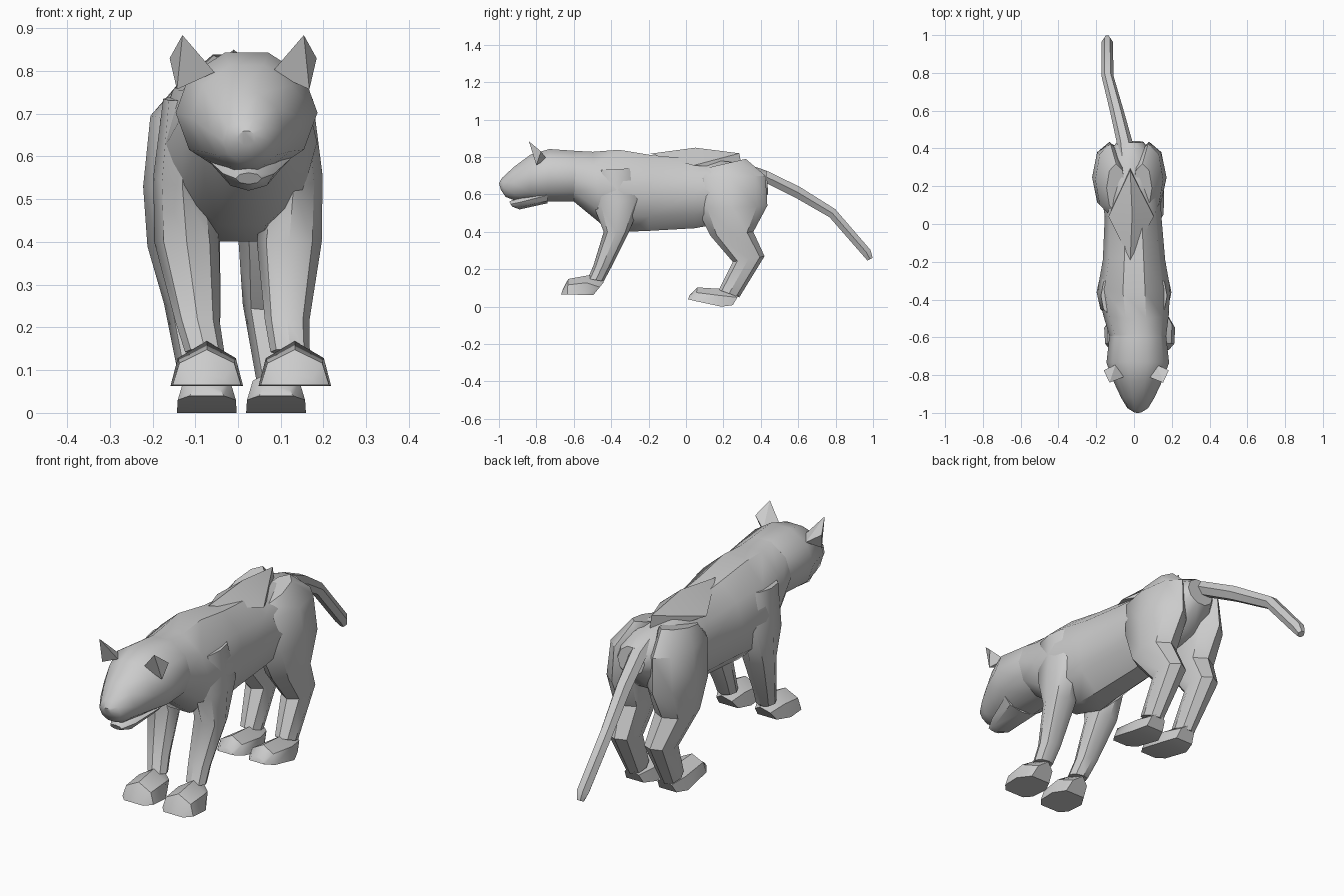
import bpy, bmesh, math
from mathutils import Vector


def finish(bm, name, angle=40):
    bmesh.ops.recalc_face_normals(bm, faces=bm.faces)
    me = bpy.data.meshes.new(name)
    bm.to_mesh(me)
    bm.free()
    ob = bpy.data.objects.new(name, me)
    bpy.context.collection.objects.link(ob)
    bpy.ops.object.select_all(action='DESELECT')
    ob.select_set(True)
    bpy.context.view_layer.objects.active = ob
    bpy.ops.object.shade_smooth_by_angle(angle=math.radians(angle))
    return ob


def ngon(n):
    return [(math.cos(2 * math.pi * i / n), 0.5 + 0.5 * math.sin(2 * math.pi * i / n)) for i in range(n)]


PAW = [(-1, 0), (1, 0), (0.8, 0.62), (0, 1), (-0.8, 0.62)]


def loft(name, sections, profile):
    """Each section: centre x, half width, then the two (y, z) ends of its side-view line."""
    bm = bmesh.new()
    rings = []
    for xc, hw, y1, z1, y2, z2 in sections:
        rings.append([bm.verts.new((xc + hw * u, y1 + (y2 - y1) * v, z1 + (z2 - z1) * v))
                      for u, v in profile])
    n = len(profile)
    for a, b in zip(rings, rings[1:]):
        for i in range(n):
            j = (i + 1) % n
            bm.faces.new((a[i], a[j], b[j], b[i]))
    bm.faces.new(rings[0])
    bm.faces.new(rings[-1])
    return finish(bm, name)


def pair(name, sections, profile):
    """Left and right copies; each section starts with mid x and side offset."""
    for s, side in ((-1, "left"), (1, "right")):
        loft(f"{name}_{side}", [(m + s * o, *rest) for m, o, *rest in sections], profile)


def hull(name, points):
    bm = bmesh.new()
    for p in points:
        bm.verts.new(Vector(p))
    bmesh.ops.convex_hull(bm, input=bm.verts)
    return finish(bm, name, 20)


# Torso
loft("torso", [
    (0.02, 0.15, -0.60, 0.555, -0.59, 0.84),
    (0.01, 0.175, -0.45, 0.43, -0.50, 0.838),
    (0.0, 0.19, -0.30, 0.39, -0.36, 0.85),
    (0.0, 0.165, -0.20, 0.395, -0.18, 0.82),
    (-0.005, 0.15, 0.05, 0.41, 0.03, 0.80),
    (-0.02, 0.16, 0.20, 0.44, 0.22, 0.785),
    (-0.02, 0.14, 0.34, 0.50, 0.34, 0.765),
    (-0.02, 0.07, 0.44, 0.60, 0.43, 0.73)], ngon(10))

# Raised back ridge over the hips
hull("back_ridge", [(-0.02, -0.19, 0.818), (0.105, 0.04, 0.755), (-0.135, 0.04, 0.755),
                    (-0.01, 0.05, 0.85), (-0.02, 0.285, 0.82), (-0.02, 0.30, 0.74)])

# Head and lower jaw
loft("head", [
    (0.02, 0.15, -0.59, 0.555, -0.59, 0.84),
    (0.02, 0.166, -0.74, 0.555, -0.73, 0.85),
    (0.02, 0.128, -0.84, 0.558, -0.83, 0.82),
    (0.02, 0.088, -0.92, 0.565, -0.92, 0.752),
    (0.02, 0.055, -0.965, 0.585, -0.985, 0.69),
    (0.02, 0.022, -0.99, 0.625, -1.0, 0.66)], ngon(10))
loft("jaw", [
    (0.025, 0.10, -0.74, 0.553, -0.74, 0.64),
    (0.025, 0.06, -0.89, 0.52, -0.87, 0.60),
    (0.025, 0.03, -0.93, 0.535, -0.945, 0.562)], ngon(8))

# Ears
for s, side in ((-1, "left"), (1, "right")):
    hull(f"ear_{side}", [(0.012 + s * x, y, z) for x, y, z in (
        (0.067, -0.81, 0.797), (0.155, -0.80, 0.757), (0.11, -0.745, 0.79),
        (0.172, -0.775, 0.83), (0.142, -0.84, 0.884))])

# Front legs and paws
pair("front_leg", [
    (0.0, 0.13, 0.045, -0.48, 0.73, -0.28, 0.74),
    (0.0, 0.13, 0.068, -0.49, 0.53, -0.23, 0.58),
    (0.0, 0.12, 0.076, -0.44, 0.40, -0.305, 0.40),
    (0.01, 0.105, 0.052, -0.495, 0.22, -0.40, 0.21),
    (0.022, 0.10, 0.046, -0.525, 0.15, -0.44, 0.135)], ngon(8))
pair("front_paw", [
    (0.03, 0.103, 0.05, -0.668, 0.065, -0.66, 0.09),
    (0.03, 0.103, 0.08, -0.635, 0.065, -0.63, 0.148),
    (0.03, 0.103, 0.085, -0.55, 0.063, -0.52, 0.168),
    (0.026, 0.10, 0.05, -0.495, 0.063, -0.44, 0.13)], PAW)

# Hind legs and feet
pair("hind_leg", [
    (-0.025, 0.07, 0.05, 0.06, 0.73, 0.32, 0.79),
    (-0.025, 0.10, 0.08, 0.045, 0.69, 0.425, 0.70),
    (-0.025, 0.105, 0.092, 0.06, 0.52, 0.435, 0.54),
    (-0.02, 0.107, 0.085, 0.13, 0.38, 0.36, 0.40),
    (-0.015, 0.092, 0.066, 0.25, 0.24, 0.42, 0.27),
    (0.0, 0.09, 0.046, 0.175, 0.09, 0.285, 0.05)], ngon(8))
pair("hind_foot", [
    (0.008, 0.081, 0.04, 0.01, 0.04, 0.02, 0.062),
    (0.008, 0.081, 0.068, 0.05, 0.03, 0.06, 0.103),
    (0.008, 0.081, 0.07, 0.19, 0.0, 0.19, 0.095),
    (0.004, 0.085, 0.045, 0.25, 0.008, 0.29, 0.075)], PAW)

# Tail
loft("tail", [
    (-0.04, 0.045, 0.34, 0.69, 0.36, 0.755),
    (-0.05, 0.042, 0.43, 0.655, 0.44, 0.728),
    (-0.09, 0.037, 0.58, 0.58, 0.61, 0.645),
    (-0.14, 0.032, 0.765, 0.475, 0.80, 0.525),
    (-0.142, 0.03, 0.94, 0.275, 0.99, 0.305),
    (-0.142, 0.016, 0.968, 0.245, 1.0, 0.262)], ngon(6))
